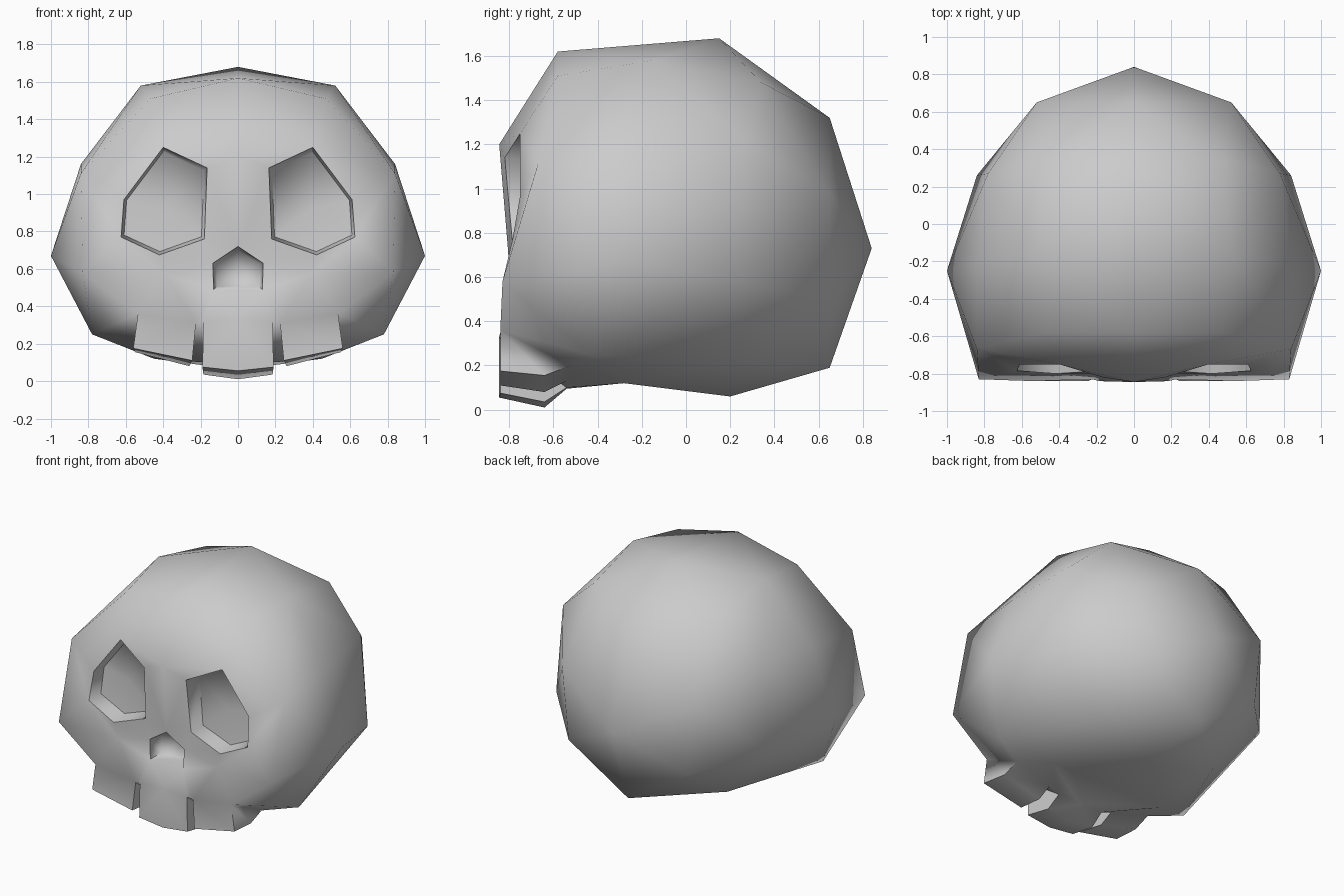
import bpy, bmesh, math
from mathutils import Vector

if "Cube" in bpy.data.objects:
    bpy.data.objects.remove(bpy.data.objects["Cube"])

bone = bpy.data.materials.new("bone_grey")
bone.diffuse_color = (0.6, 0.6, 0.6, 1)
bone.use_nodes = True
bone.node_tree.nodes["Principled BSDF"].inputs["Base Color"].default_value = bone.diffuse_color

# Points on one side of the skull: braincase
CASE = [
    (0, 0.15, 1.68), (0.52, -0.15, 1.58), (0, 0.65, 1.32), (0.48, 0.34, 1.48),
    (0.84, -0.22, 1.16), (0.78, 0.27, 1.21), (0, 0.84, 0.73), (0.52, 0.65, 0.98),
    (0.84, 0.26, 0.58), (1.0, -0.25, 0.67), (0, 0.65, 0.19), (0.47, 0.65, 0.48),
    (0.48, 0.22, 0.2), (0, 0.2, 0.06)]
# Rim where the face joins the braincase
RIM = {
    "forehead": (0, -0.58, 1.62), "brow": (0.47, -0.58, 1.51), "temple": (0.84, -0.67, 1.11),
    "cheek": (0.83, -0.83, 0.58), "jaw": (0.78, -0.43, 0.25), "under": (0.45, -0.28, 0.12)}
# Eye and nose rims
OPENINGS = {
    "glabella": (0, -0.845, 1.2),
    "eA": (0.165, -0.82, 1.14), "eB": (0.40, -0.75, 1.25), "eC": (0.61, -0.75, 0.97),
    "eD": (0.625, -0.785, 0.77), "eE": (0.42, -0.80, 0.675), "eF": (0.18, -0.785, 0.76),
    "nA": (0, -0.805, 0.72), "nB": (0.135, -0.80, 0.63), "nC": (0.13, -0.80, 0.49)}
# Teeth: outer (o) and inner (i) edges of the side tooth, edge (m) and
# centre (c) of the middle tooth, each from top front to bottom back
TEETH = {
    "muzzle": (0.39, -0.80, 0.57),
    "o1": (0.535, -0.84, 0.36), "o2": (0.56, -0.84, 0.175), "o3": (0.55, -0.64, 0.155),
    "o4": (0.55, -0.52, 0.2),
    "i1": (0.225, -0.83, 0.31), "i2": (0.245, -0.84, 0.11), "i3": (0.26, -0.64, 0.08),
    "i4": (0.26, -0.54, 0.13),
    "m1": (0.185, -0.84, 0.32), "m2": (0.19, -0.84, 0.075), "m3": (0.185, -0.64, 0.035),
    "m4": (0.18, -0.54, 0.1),
    "c1": (0, -0.845, 0.33), "c2": (0, -0.845, 0.055), "c3": (0, -0.64, 0.01),
    "c4": (0, -0.54, 0.095)}
named = {**RIM, **OPENINGS, **TEETH}

bm = bmesh.new()
points = {}


def vert(p, side):
    """One vertex per place, so both halves share the centre line."""
    key = (p[0] * side if p[0] else 0, p[1], p[2])
    if key not in points:
        points[key] = bm.verts.new(key)
    return points[key]


def get(name, s):
    return vert(named[name], s)


def add_face(verts):
    if len(set(verts)) > 2 and not bm.faces.get(verts):
        bm.faces.new(verts)


def patch(*names):
    """A face and its mirror image."""
    for s in (1, -1):
        add_face([get(n, s) for n in names])


def strip(a, b):
    """Faces between two rows of points."""
    for k in range(len(a) - 1):
        patch(a[k], a[k + 1], b[k + 1], b[k])


# Braincase: convex shell, opened at the front
for s in (1, -1):
    for p in CASE + list(RIM.values()):
        vert(p, s)
bmesh.ops.convex_hull(bm, input=bm.verts[:])
rim = {vert(p, s) for p in RIM.values() for s in (1, -1)}
front = [f for f in bm.faces if all(v in rim for v in f.verts)]
bmesh.ops.delete(bm, geom=front, context='FACES_ONLY')
bmesh.ops.delete(bm, geom=[e for e in bm.edges if not e.link_faces], context='EDGES_FACES')
points = {k: v for k, v in points.items() if v.is_valid}

# Forehead, brow and nose bridge
patch("forehead", "brow", "eB", "glabella")
patch("brow", "temple", "eC", "eB")
patch("glabella", "eB", "eA")
patch("glabella", "eA", "eF", "nA")
patch("eF", "eE", "nB", "nA")

# Cheeks and muzzle
patch("temple", "cheek", "eD", "eC")
patch("cheek", "muzzle", "eE", "eD")
patch("eE", "muzzle", "nB")
patch("muzzle", "nC", "nB")
patch("muzzle", "i1", "nC")
patch("muzzle", "o1", "i1")
patch("muzzle", "cheek", "o1")
patch("cheek", "jaw", "o4", "o1")
patch("nC", "i1", "m1")
patch("nC", "m1", "c1")
add_face([get("nC", 1), get("c1", 1), get("nC", -1)])

# Teeth: front, bottom and back bands, side walls and the gaps between
rows = {c: [c + str(k) for k in (1, 2, 3, 4)] for c in "oimc"}
strip(rows["o"], rows["i"])
strip(rows["m"], rows["c"])
for c in "oim":
    patch(*rows[c])
patch("i1", "i4", "m4", "m1")

# Underside
patch("jaw", "under", "o4")
patch("under", "i4", "o4")
patch("under", "m4", "i4")
patch("under", "m4", "c4")
add_face([get("under", 1), get("c4", 1), get("under", -1)])


def hollow(rim_loop, depth, shrink):
    """Walls going back from a rim, closed by a shallow fan."""
    mid = sum((v.co for v in rim_loop), Vector()) / len(rim_loop)
    back = []
    for v in rim_loop:
        co = mid + (v.co - mid) * shrink
        co.y = (v.co.y + mid.y) / 2 + depth
        back.append(bm.verts.new(co))
    centre = bm.verts.new(mid + Vector((0, depth * 1.15, 0)))
    for i in range(len(back)):
        j = (i + 1) % len(back)
        bm.faces.new((rim_loop[i], rim_loop[j], back[j], back[i]))
        bm.faces.new((back[i], back[j], centre))


# Eye sockets and nose opening
for s in (1, -1):
    hollow([get("e" + c, s) for c in "ABCDEF"], 0.11, 0.93)
hollow([get("nA", 1), get("nB", 1), get("nC", 1), get("nC", -1), get("nB", -1)], 0.1, 0.85)

bmesh.ops.holes_fill(bm, edges=[e for e in bm.edges if e.is_boundary], sides=8)
bmesh.ops.delete(bm, geom=[v for v in bm.verts if not v.link_faces], context='VERTS')
bmesh.ops.triangulate(bm, faces=[f for f in bm.faces if len(f.verts) > 3])
bmesh.ops.recalc_face_normals(bm, faces=bm.faces[:])

me = bpy.data.meshes.new("skull")
bm.to_mesh(me)
bm.free()
me.materials.append(bone)
skull = bpy.data.objects.new("skull", me)
bpy.context.collection.objects.link(skull)

# Smooth shading with crisp socket rims and tooth gaps
skull.select_set(True)
bpy.context.view_layer.objects.active = skull
bpy.ops.object.shade_smooth_by_angle(angle=math.radians(75))
